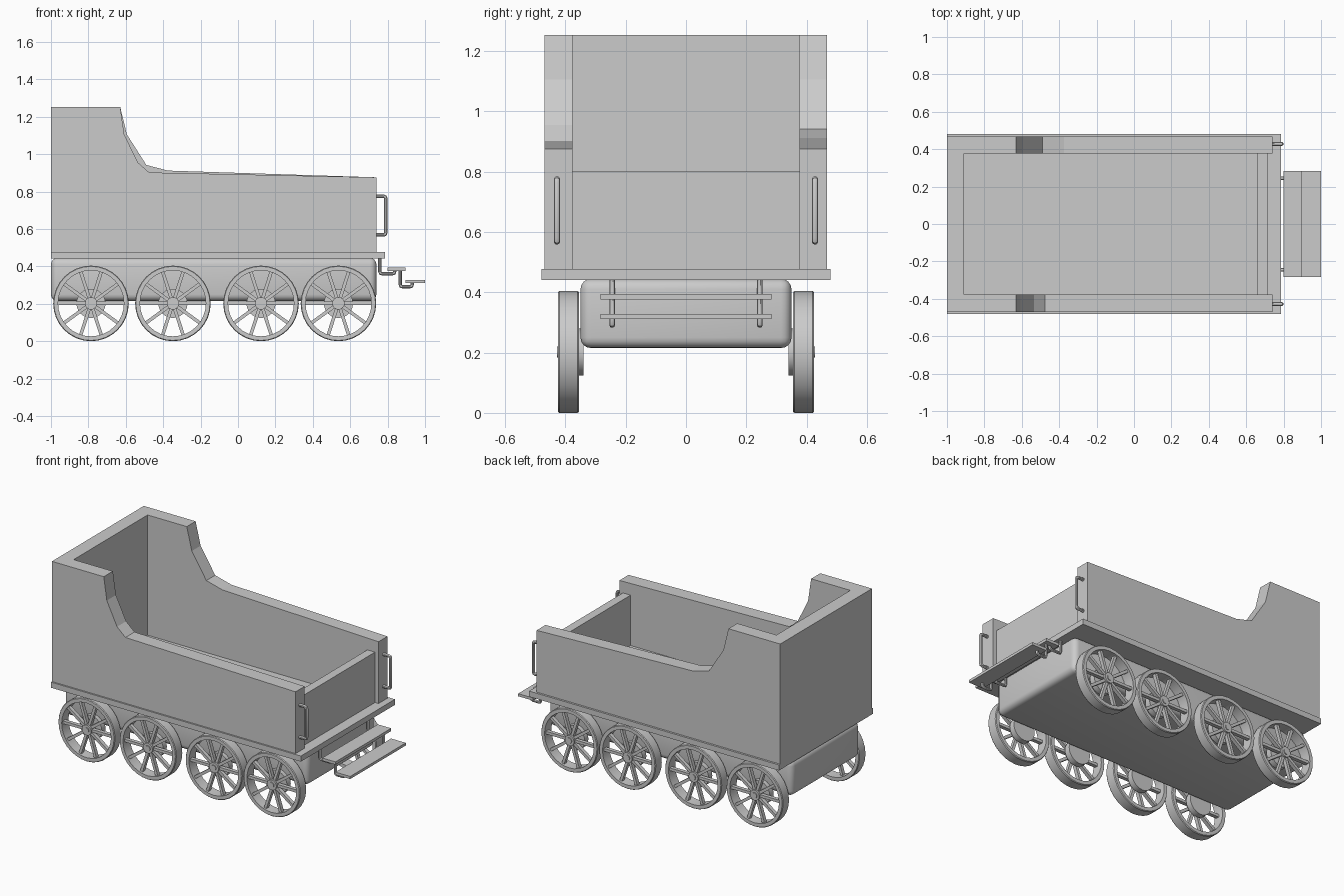
import bpy, bmesh, math
from mathutils import Vector, Matrix

if "Cube" in bpy.data.objects:
    bpy.data.objects.remove(bpy.data.objects["Cube"])


def make(name, bm, smooth=False):
    bmesh.ops.recalc_face_normals(bm, faces=bm.faces)
    me = bpy.data.meshes.new(name)
    bm.to_mesh(me)
    bm.free()
    ob = bpy.data.objects.new(name, me)
    bpy.context.collection.objects.link(ob)
    if smooth:
        bpy.ops.object.select_all(action='DESELECT')
        ob.select_set(True)
        bpy.context.view_layer.objects.active = ob
        bpy.ops.object.shade_smooth_by_angle(angle=math.radians(35))
    return ob


def add_box(bm, lo, hi, mat=Matrix()):
    lo, hi = Vector(lo), Vector(hi)
    m = mat @ Matrix.Translation((lo + hi) / 2) @ Matrix.Diagonal((*(hi - lo), 1))
    bmesh.ops.create_cube(bm, size=1, matrix=m)


def box(name, lo, hi, bevel=0):
    bm = bmesh.new()
    add_box(bm, lo, hi)
    if bevel:
        bmesh.ops.bevel(bm, geom=bm.edges[:], offset=bevel, segments=4,
                        profile=0.5, affect='EDGES')
    return make(name, bm, bevel > 0)


def side_wall(name, profile, y0, y1):
    bm = bmesh.new()
    f = bm.faces.new([bm.verts.new((x, y0, z)) for x, z in profile])
    r = bmesh.ops.extrude_face_region(bm, geom=[f])
    verts = [g for g in r['geom'] if isinstance(g, bmesh.types.BMVert)]
    bmesh.ops.translate(bm, verts=verts, vec=(0, y1 - y0, 0))
    return make(name, bm)


def add_ring(bm, profile, n):
    # Revolve a closed (radius, y) loop around the y axis
    rings = []
    for i in range(n):
        a = 2 * math.pi * i / n
        rings.append([bm.verts.new((r * math.cos(a), y, r * math.sin(a)))
                      for r, y in profile])
    k = len(profile)
    for i in range(n):
        p, q = rings[i], rings[(i + 1) % n]
        for j in range(k):
            bm.faces.new((p[j], p[(j + 1) % k], q[(j + 1) % k], q[j]))


def add_disc(bm, r, y0, y1, n=24):
    m = Matrix.Translation((0, (y0 + y1) / 2, 0)) @ Matrix.Rotation(math.pi / 2, 4, 'X')
    bmesh.ops.create_cone(bm, cap_ends=True, segments=n, radius1=r, radius2=r,
                          depth=abs(y1 - y0), matrix=m)


def rod(name, points, radius, corner=0.012):
    # Bent round bar in the xz plane with softened corners
    pts = [Vector(p) for p in points]
    path = [pts[0]]
    for a, b, c in zip(pts, pts[1:], pts[2:]):
        s, e = b + (a - b).normalized() * corner, b + (c - b).normalized() * corner
        path += [s, (s + e + 2 * b) / 4, e]
    path.append(pts[-1])
    bm = bmesh.new()
    n, rings = 10, []
    for i, p in enumerate(path):
        t = (path[min(i + 1, len(path) - 1)] - path[max(i - 1, 0)]).normalized()
        side = Vector((0, 1, 0))
        up = t.cross(side)
        rings.append([bm.verts.new(p + radius * (side * math.cos(2 * math.pi * k / n)
                                                 + up * math.sin(2 * math.pi * k / n)))
                      for k in range(n)])
    for p, q in zip(rings, rings[1:]):
        for k in range(n):
            bm.faces.new((p[k], p[(k + 1) % n], q[(k + 1) % n], q[k]))
    bm.faces.new(rings[0])
    bm.faces.new(rings[-1])
    return make(name, bm, True)


# Chassis and deck
box("chassis", (-1.0, -0.35, 0.215), (0.74, 0.35, 0.445), 0.035)
box("deck", (-1.0, -0.48, 0.441), (0.785, 0.48, 0.477))

# Tub walls: the two sides have slightly different swept cut-outs
base = [(-1.0, 0.475), (0.74, 0.475), (0.74, 0.876)]
back = [(-0.63, 1.253), (-1.0, 1.253)]
side_wall("side_wall_right",
          base + [(-0.475, 0.902), (-0.535, 0.955), (-0.608, 1.105)] + back, -0.47, -0.377)
side_wall("side_wall_left",
          base + [(-0.375, 0.912), (-0.49, 0.942), (-0.594, 1.105)] + back, 0.377, 0.467)
box("tall_end_wall", (-1.0, -0.378, 0.475), (-0.91, 0.378, 1.253))
box("low_end_panel", (0.66, -0.378, 0.475), (0.715, 0.378, 0.802))

# Spoked wheels
R = 0.202
for s, label in ((-1, "right"), (1, "left")):
    for i, x in enumerate((-0.786, -0.348, 0.123, 0.537)):
        bm = bmesh.new()
        add_ring(bm, [(R - 0.004, s * 0.355), (R, s * 0.36), (R, s * 0.42),
                      (R - 0.004, s * 0.425), (0.176, s * 0.425), (0.176, s * 0.355)], 32)
        add_disc(bm, 0.033, s * 0.36, s * 0.423)
        add_disc(bm, 0.018, s * 0.42, s * 0.428)
        add_disc(bm, 0.078, s * 0.34, s * 0.378)
        for k in range(10):
            add_box(bm, (0.02, s * 0.4 - 0.012, -0.009), (0.182, s * 0.4 + 0.012, 0.009),
                    Matrix.Rotation(math.radians(36 * k), 4, 'Y'))
        w = make(f"wheel_{label}_{i + 1}", bm, True)
        w.location = (x, 0, R)

    # Grab handles beside the low end
    y = s * 0.428
    rod(f"grab_handle_{label}", [(0.735, y, 0.775), (0.79, y, 0.775),
                                 (0.79, y, 0.568), (0.735, y, 0.568)], 0.01)
    # Step brackets
    y = s * 0.245
    rod(f"upper_step_bracket_{label}", [(0.758, y, 0.445), (0.758, y, 0.36),
                                        (0.838, y, 0.36), (0.838, y, 0.385)], 0.009)
    rod(f"lower_step_bracket_{label}", [(0.867, y, 0.385), (0.867, y, 0.291),
                                        (0.932, y, 0.291), (0.932, y, 0.318)], 0.009)

# Step treads
box("upper_step", (0.80, -0.284, 0.376), (0.895, 0.284, 0.394))
box("lower_step", (0.895, -0.284, 0.311), (1.0, 0.284, 0.328))
